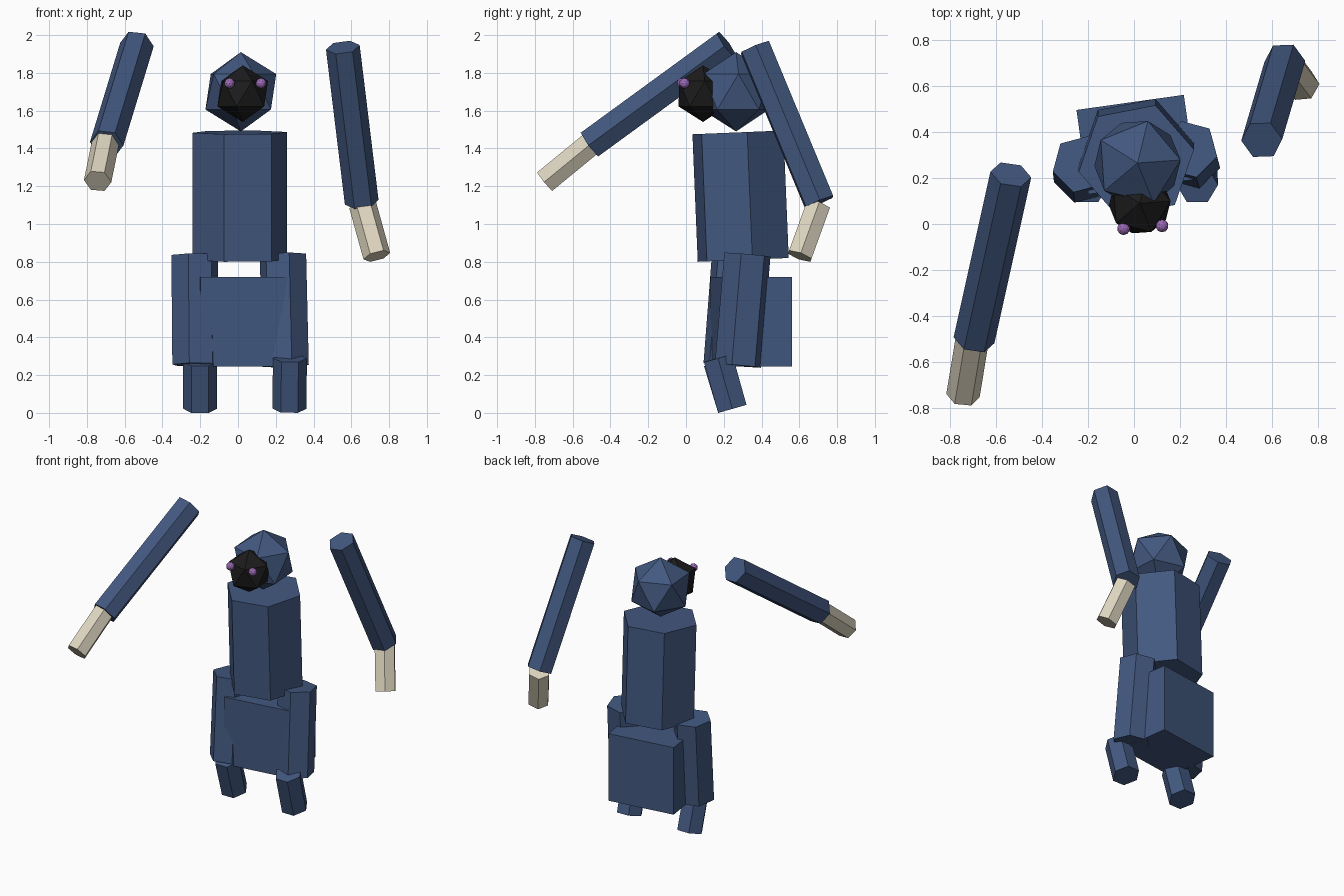
import bpy, bmesh, math
from mathutils import Matrix, Vector

cube = bpy.data.objects.get("Cube")
if cube:
    bpy.data.objects.remove(cube, do_unlink=True)


def material(name, rgb):
    m = bpy.data.materials.new(name)
    m.use_nodes = True
    m.diffuse_color = (*rgb, 1)
    m.node_tree.nodes["Principled BSDF"].inputs["Base Color"].default_value = (*rgb, 1)
    return m


BLUE = material("slate blue", (0.055, 0.098, 0.215))
BONE = material("bone", (0.72, 0.66, 0.52))
BLACK = material("soft black", (0.012, 0.011, 0.011))
PURPLE = material("purple", (0.32, 0.14, 0.46))


def finish(name, bm, mat):
    mesh = bpy.data.meshes.new(name)
    bm.to_mesh(mesh)
    bm.free()
    mesh.materials.append(mat)
    obj = bpy.data.objects.new(name, mesh)
    bpy.context.collection.objects.link(obj)
    return obj


def prism(name, top, bottom, radius, mat, turn=0):
    """Six-sided prism between two points, a corner towards x before turning."""
    top, bottom = Vector(top), Vector(bottom)
    up = (top - bottom).normalized()
    side = Vector((1, 0, 0))
    side = (side - up * side.dot(up)).normalized()
    frame = Matrix((side, up.cross(side), up)).transposed().to_4x4()
    bm = bmesh.new()
    bmesh.ops.create_cone(
        bm, cap_ends=True, segments=6, radius1=radius, radius2=radius,
        depth=(top - bottom).length)
    # put a corner on the local x axis
    first = next(iter(bm.verts)).co
    align = turn - math.degrees(math.atan2(first.y, first.x))
    spin = Matrix.Rotation(math.radians(align), 4, "Z")
    bm.transform(Matrix.Translation((top + bottom) / 2) @ frame @ spin)
    return finish(name, bm, mat)


def ball(name, centre, radius, mat, detail=1, turn=0):
    bm = bmesh.new()
    bmesh.ops.create_icosphere(bm, subdivisions=detail, radius=radius)
    bm.transform(Matrix.Translation(centre) @ Matrix.Rotation(math.radians(turn), 4, "Z"))
    return finish(name, bm, mat)


# Torso and hip block
prism("torso", (0.01, 0.275, 1.485), (0.01, 0.303, 0.81), 0.255, BLUE, 11)
bm = bmesh.new()
bmesh.ops.create_cube(bm, size=1)
bm.transform(Matrix.Translation((0.009, 0.345, 0.4825))
             @ Matrix.Rotation(math.radians(8), 4, "Z")
             @ Matrix.Diagonal((0.471, 0.37, 0.475, 1)))
finish("hips", bm, BLUE)

# Head, face and eyes
ball("head", (0.015, 0.265, 1.70), 0.21, BLUE, turn=4)
ball("face", (0.025, 0.09, 1.69), 0.15, BLACK, turn=4)
ball("right_eye", (-0.045, -0.02, 1.745), 0.028, PURPLE, 2)
ball("left_eye", (0.122, -0.008, 1.745), 0.028, PURPLE, 2)

# Arms and hands
prism("right_arm", (-0.535, 0.215, 1.95), (-0.695, -0.505, 1.425), 0.09, BLUE)
prism("right_hand", (-0.70, -0.485, 1.44), (-0.743, -0.745, 1.227), 0.073, BONE)
prism("left_arm", (0.555, 0.365, 1.935), (0.655, 0.705, 1.115), 0.09, BLUE, 5)
prism("left_hand", (0.66, 0.70, 1.10), (0.735, 0.602, 0.83), 0.073, BONE)

# Legs
prism("right_thigh", (-0.23, 0.26, 0.835), (-0.225, 0.215, 0.255), 0.127, BLUE, 15)
prism("left_thigh", (0.238, 0.325, 0.838), (0.252, 0.275, 0.25), 0.127, BLUE, -15)
prism("right_shin", (-0.20, 0.17, 0.27), (-0.20, 0.245, 0.022), 0.09, BLUE)
prism("left_shin", (0.275, 0.17, 0.29), (0.272, 0.245, 0.022), 0.09, BLUE)
